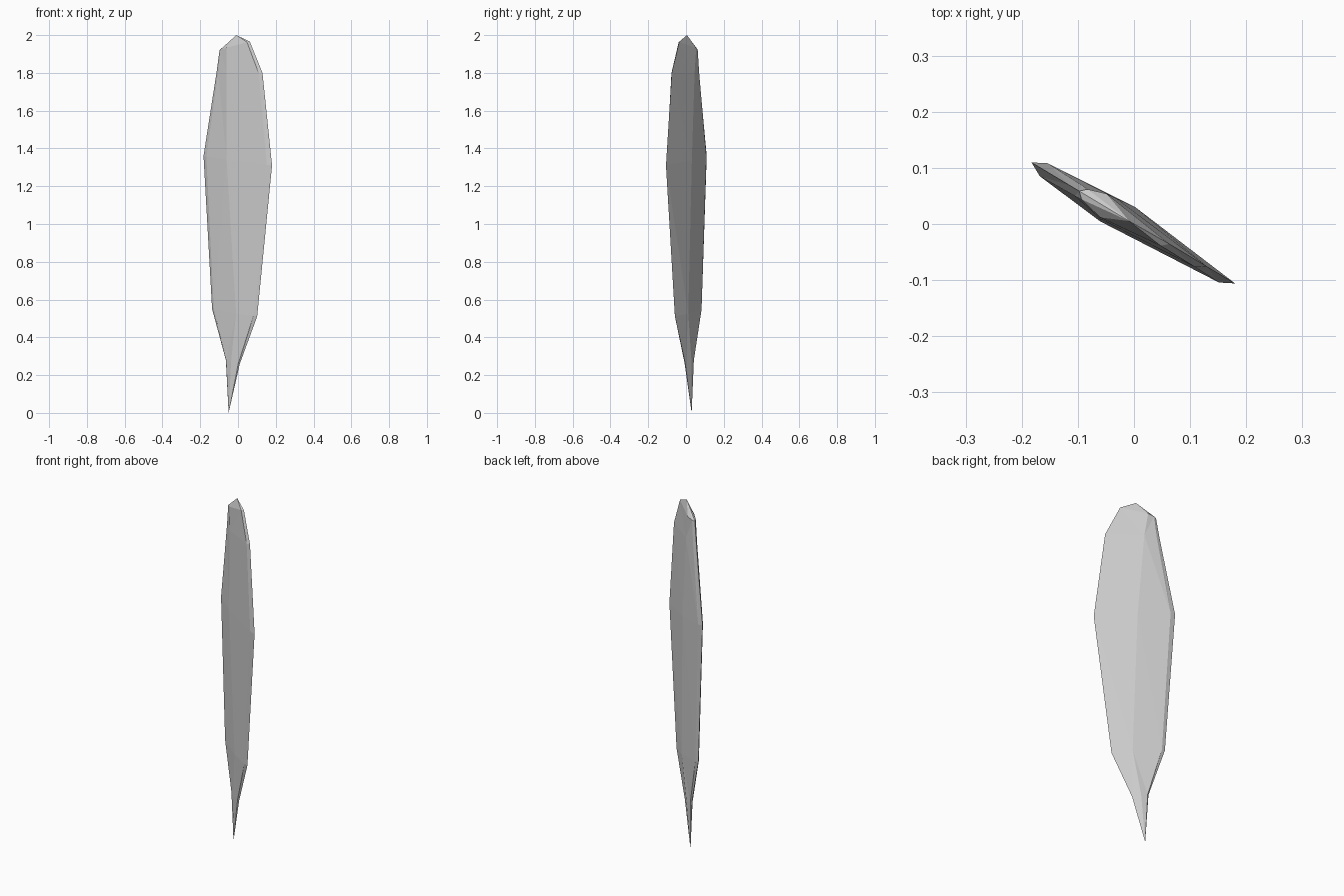
import bpy, bmesh, math
from mathutils import Matrix, Vector

cube = bpy.data.objects.get("Cube")
if cube:
    bpy.data.objects.remove(cube, do_unlink=True)

# One flat grey for the whole blade
grey = bpy.data.materials.new("pale_grey")
grey.use_nodes = True
grey.diffuse_color = (0.6, 0.6, 0.6, 1)
grey.node_tree.nodes["Principled BSDF"].inputs["Base Color"].default_value = (0.6, 0.6, 0.6, 1)

# Rings from top to bottom: left edge (u, z), right edge (u, z),
# front ridge u, back ridge u, half thickness
RINGS = [
    ((-0.114, 1.92), (0.072, 1.965), -0.058, -0.070, 0.021),
    ((-0.133, 1.80), (0.150, 1.80), -0.056, -0.050, 0.023),
    ((-0.213, 1.36), (0.209, 1.31), -0.054, -0.015, 0.027),
    ((-0.160, 0.55), (0.117, 0.51), 0.000, 0.010, 0.020),
    ((-0.075, 0.28), (0.010, 0.26), -0.035, -0.035, 0.013),
]


def ring_points(left, right, front, back, t):
    """Seven-sided section with a thick left edge and a thin right edge."""
    (ul, zl), (ur, zr) = left, right

    def at(u, v):
        return Vector((u, v, zl + (zr - zl) * (u - ul) / (ur - ul)))

    inset = 0.06 * (ur - ul)
    return [at(ul, 0), at(ul + inset, -t / 2), at(front, -t),
            at(ur - inset, -t * 0.42), at(ur, 0.002),
            at(back, t), at(ul + inset, t / 2)]


# Loft the rings and close both ends on a point
bm = bmesh.new()
rows = [[bm.verts.new(p) for p in ring_points(*r)] for r in RINGS]
apex = bm.verts.new((-0.010, 0, 2))
tip = bm.verts.new((-0.058, 0, 0))
n = len(rows[0])
for i in range(n):
    j = (i + 1) % n
    bm.faces.new((apex, rows[0][i], rows[0][j]))
    for upper, lower in zip(rows, rows[1:]):
        bm.faces.new((upper[i], lower[i], lower[j], upper[j]))
    bm.faces.new((rows[-1][j], rows[-1][i], tip))
bmesh.ops.triangulate(bm, faces=bm.faces[:])
bmesh.ops.recalc_face_normals(bm, faces=bm.faces[:])

# Turn the blade about its upright axis
bm.transform(Matrix.Rotation(math.radians(-31), 4, 'Z'))

mesh = bpy.data.meshes.new("blade")
bm.to_mesh(mesh)
bm.free()
mesh.materials.append(grey)
blade = bpy.data.objects.new("blade", mesh)
bpy.context.collection.objects.link(blade)
